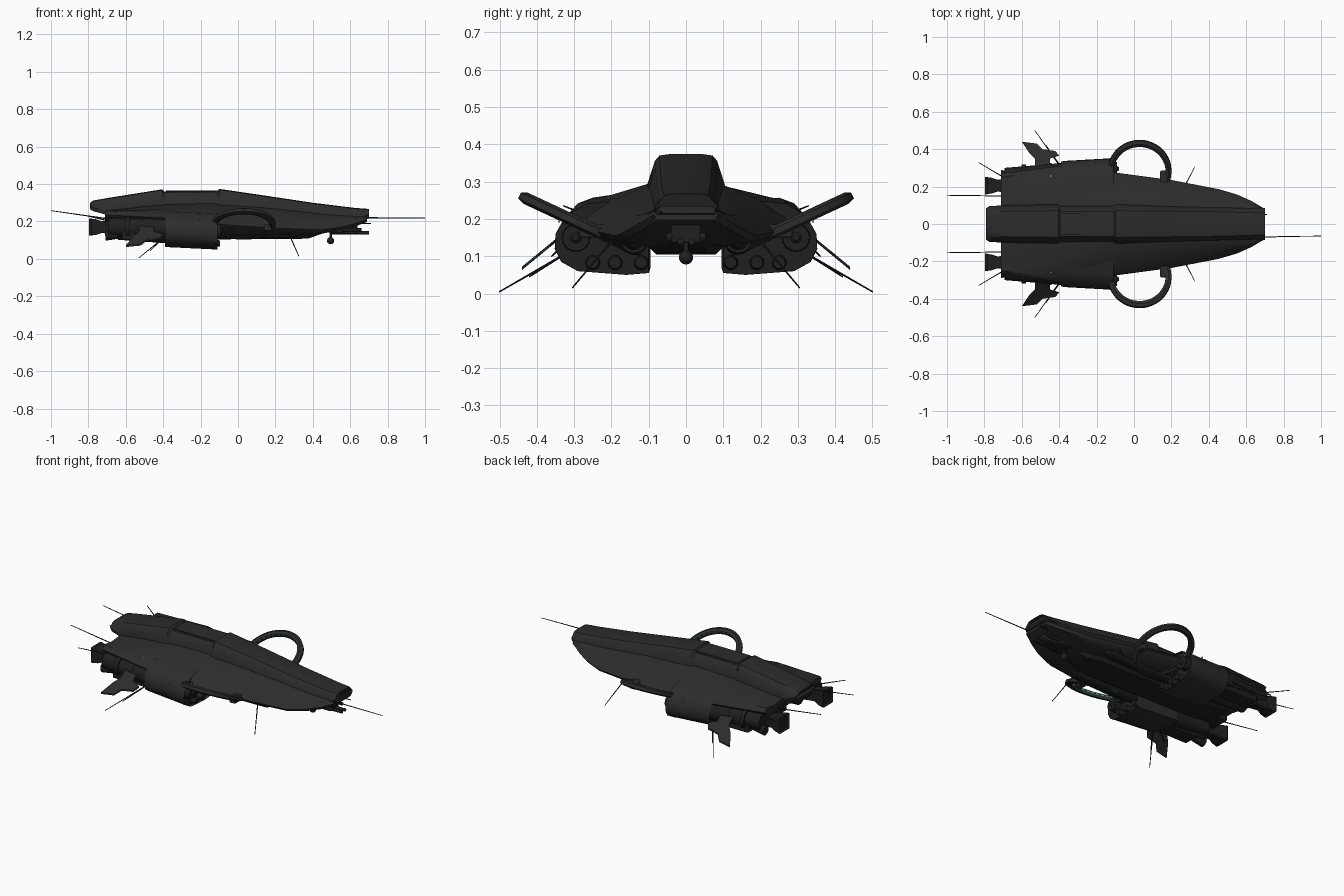
import bpy, bmesh, math
from mathutils import Vector

cube = bpy.data.objects.get("Cube")
if cube:
    bpy.data.objects.remove(cube)


def material(name, r, g, b):
    m = bpy.data.materials.new(name)
    m.use_nodes = True
    m.diffuse_color = (r, g, b, 1)
    m.node_tree.nodes["Principled BSDF"].inputs["Base Color"].default_value = (r, g, b, 1)
    return m


HULL = material("charcoal hull", 0.025, 0.025, 0.025)
DARK = material("dark machinery", 0.014, 0.014, 0.014)
GREEN = material("green light", 0.04, 0.3, 0.18)
PALE = material("pale marking", 0.45, 0.45, 0.45)


def finish(name, bm, mats, mirror=False, bevel=0, angle=35):
    bmesh.ops.recalc_face_normals(bm, faces=bm.faces)
    me = bpy.data.meshes.new(name)
    bm.to_mesh(me)
    bm.free()
    for m in mats:
        me.materials.append(m)
    ob = bpy.data.objects.new(name, me)
    bpy.context.collection.objects.link(ob)
    if bevel:
        b = ob.modifiers.new("Bevel", "BEVEL")
        b.width, b.segments, b.limit_method = bevel, 2, "ANGLE"
    if mirror:
        ob.modifiers.new("Mirror", "MIRROR").use_axis = (False, True, False)
    bpy.ops.object.select_all(action="DESELECT")
    bpy.context.view_layer.objects.active = ob
    ob.select_set(True)
    bpy.ops.object.shade_smooth_by_angle(angle=math.radians(angle))
    return ob


def loft(name, rings, mats, closed=False, rule=None, **kw):
    """Skin a run of equal cross-sections; rule picks the colour of each strip."""
    bm = bmesh.new()
    vs = [[bm.verts.new(p) for p in ring] for ring in rings]
    n = len(vs[0])
    for i in range(len(vs) if closed else len(vs) - 1):
        a, b = vs[i], vs[(i + 1) % len(vs)]
        for j in range(n):
            k = (j + 1) % n
            f = bm.faces.new((a[j], a[k], b[k], b[j]))
            f.material_index = rule(i, j) if rule else 0
    if not closed:
        for ring in (vs[0], vs[-1]):
            f = bm.faces.new(ring)
            # recessed dark end openings
            if len(mats) > 1:
                r = bmesh.ops.inset_region(bm, faces=[f], thickness=0.008)
                f.material_index = 1
                inward = Vector((0.02 if ring is vs[0] else -0.02, 0, 0))
                bmesh.ops.translate(bm, verts=f.verts, vec=inward)
    return finish(name, bm, mats, **kw)


def tube(name, p, q, r1, r2=None, mat=DARK, sides=16, mirror=True):
    p, q = Vector(p), Vector(q)
    bm = bmesh.new()
    d = q - p
    bmesh.ops.create_cone(bm, cap_ends=True, segments=sides, radius1=r1,
                          radius2=r1 if r2 is None else r2, depth=d.length)
    rot = d.to_track_quat("Z", "Y").to_matrix()
    for v in bm.verts:
        v.co = rot @ v.co + (p + q) / 2
    return finish(name, bm, [mat], mirror)


def box(name, lo, hi, mat=DARK, mirror=True, bevel=0.006):
    lo, hi = Vector(lo), Vector(hi)
    bm = bmesh.new()
    bmesh.ops.create_cube(bm, size=1)
    for v in bm.verts:
        v.co = [(a + b) / 2 + c * (b - a) for a, b, c in zip(lo, hi, v.co)]
    return finish(name, bm, [mat], mirror, bevel)


def plate(name, outline, height, thick, mat, mirror=True):
    rings = [[(x, y, height(x, y) + t) for x, y in outline] for t in (0, thick)]
    return loft(name, rings, [mat], mirror=mirror)


def both(half):
    """Complete a half section given from the top centre to the bottom centre."""
    return half + [(x, -y, z) for x, y, z in reversed(half)]


# Raised central spine, recessed along the hatch
def spine_ring(x, top, w, bottom):
    k = w * 0.68
    return both([(x, k * 0.6, top), (x, k, top - 0.004), (x, k + 0.012, top - 0.018),
                 (x, w, max(top - 0.085, bottom + 0.02)), (x, w * 0.9, bottom)])


spine = [(-0.79, 0.30, 0.085, 0.265), (-0.775, 0.312, 0.095, 0.255), (-0.7, 0.325, 0.1, 0.235),
         (-0.405, 0.372, 0.105, 0.15), (-0.395, 0.36, 0.1, 0.15), (-0.11, 0.362, 0.1, 0.12),
         (-0.1, 0.374, 0.105, 0.12), (0.1, 0.345, 0.102, 0.12), (0.4, 0.3, 0.097, 0.15),
         (0.62, 0.273, 0.09, 0.188), (0.7, 0.267, 0.085, 0.215)]
loft("central_spine", [spine_ring(*s) for s in spine], [HULL, DARK])

# Canopy hatch with a shallow pointed front edge
hatch = [(-0.385, -0.06), (-0.385, 0.06), (-0.1, 0.06), (-0.085, 0.035), (-0.085, -0.035), (-0.1, -0.06)]
plate("roof_hatch", hatch, lambda x, y: 0.36, 0.006, HULL, False)


# Sloping shoulder hull
def wing_ring(x, w, shoulder, edge, bottom):
    mid = (w + 0.09) / 2
    return both([(x, 0.07, shoulder + 0.004), (x, mid, shoulder * 0.62 + edge * 0.38),
                 (x, w - 0.02, edge + 0.022), (x, w, edge), (x, w - 0.012, edge - 0.015),
                 (x, mid, bottom), (x, 0.03, bottom)])


wing = [(-0.71, 0.27, 0.255, 0.235, 0.2), (-0.4, 0.31, 0.292, 0.22, 0.15),
        (-0.1, 0.275, 0.3, 0.185, 0.125), (0.2, 0.235, 0.275, 0.165, 0.125),
        (0.45, 0.187, 0.245, 0.155, 0.135), (0.55, 0.158, 0.235, 0.17, 0.155),
        (0.63, 0.122, 0.23, 0.19, 0.18), (0.69, 0.086, 0.228, 0.212, 0.205)]
loft("shoulder_hull", [wing_ring(*s) for s in wing], [HULL])

# Side pods with open fronts
pod = [(0.1, 0.055), (0.16, 0.05), (0.29, 0.06), (0.335, 0.085), (0.352, 0.12), (0.35, 0.16),
       (0.325, 0.205), (0.27, 0.24), (0.1, 0.26), (0.1, 0.1)]
pods = [[(x, y * s, z + dz) for y, z in pod]
        for x, s, dz in ((-0.39, 0.95, 0.014), (-0.36, 0.96, 0.012), (-0.11, 1, 0))]
loft("side_pod", pods, [HULL, DARK], mirror=True)
tube("pod_intake", (-0.2, 0.295, 0.15), (-0.09, 0.295, 0.15), 0.042, 0.036)
tube("pod_intake_core", (-0.1, 0.295, 0.15), (-0.08, 0.295, 0.15), 0.022, 0.008)
for i, y in enumerate((0.12, 0.19, 0.25)):
    tube(f"pod_thruster_{i + 1}", (-0.15, y, 0.083), (-0.095, y, 0.083), 0.022, 0.016)

# Underside keel and nacelles
keel = [(-0.62, 0.07, 0.15), (-0.5, 0.1, 0.115), (0.3, 0.1, 0.105), (0.38, 0.075, 0.11), (0.45, 0.06, 0.135)]
loft("keel", [both([(x, w, 0.22), (x, w, b + 0.02), (x, w - 0.02, b)]) for x, w, b in keel], [DARK])
tube("front_nacelle", (-0.2, 0.14, 0.145), (0.3, 0.14, 0.145), 0.042, 0.036)
tube("front_nacelle_cap", (0.3, 0.14, 0.145), (0.33, 0.14, 0.145), 0.028, 0.018)
tube("rear_nacelle", (-0.69, 0.25, 0.17), (-0.36, 0.27, 0.165), 0.05, 0.058)
tube("lower_nacelle", (-0.64, 0.16, 0.14), (-0.36, 0.17, 0.13), 0.038, 0.048)
for i, x in enumerate((-0.6, -0.5, -0.43)):
    tube(f"nacelle_band_{i + 1}", (x, 0.257, 0.168), (x + 0.025, 0.258, 0.168), 0.06)
box("nacelle_fairing", (-0.62, 0.2, 0.1), (-0.38, 0.3, 0.15))
box("rear_machinery", (-0.71, 0.06, 0.17), (-0.4, 0.24, 0.24))

# Flared square exhausts
exhaust = [(-0.8, 0.046), (-0.76, 0.042), (-0.73, 0.032), (-0.66, 0.036)]
loft("main_exhaust", [[(x, 0.205 + a * r, 0.17 + b * r) for a, b in ((-1, -1), (1, -1), (1, 1), (-1, 1))]
                      for x, r in exhaust], [DARK, DARK], mirror=True, bevel=0.004)
tube("small_exhaust", (-0.71, 0.26, 0.125), (-0.64, 0.26, 0.13), 0.028, 0.022)

# Tilted side rings with a broken light strip on the inner face
STEPS = 96
section = [(0.139, 0.012), (0.139, 0.003), (0.139, -0.012), (0.152, -0.016), (0.17, -0.009), (0.17, 0.008), (0.155, 0.016)]
tilt = math.radians(25)
rings = []
for i in range(STEPS):
    a = math.tau * i / STEPS
    ring = []
    for r, h in section:
        v = r * math.sin(a) * 1.06
        ring.append((0.03 + r * math.cos(a), 0.283 + v * math.cos(tilt) - h * math.sin(tilt),
                     0.187 + v * math.sin(tilt) + h * math.cos(tilt)))
    rings.append(ring)
loft("side_ring", rings, [HULL, GREEN], closed=True, mirror=True,
     rule=lambda i, j: 1 if j == 0 and i % 3 else 0)
for i, x in enumerate((-0.115, 0.16)):
    box(f"ring_mount_{i + 1}", (x - 0.02, 0.2, 0.15), (x + 0.02, 0.285, 0.185), HULL)

# Forked tail fins
fin = [(-0.45, 0.27), (-0.45, 0.35), (-0.4, 0.365), (-0.42, 0.39), (-0.49, 0.4), (-0.52, 0.43),
       (-0.6, 0.44), (-0.56, 0.38), (-0.53, 0.35), (-0.53, 0.27)]
plate("tail_fin", fin, lambda x, y: 0.145 - (y - 0.34) * 0.82, 0.009, HULL)

# Nose gear, sensor ball and belly details
for i, (y, z) in enumerate(((0.015, 0.14), (0.045, 0.155))):
    tube(f"nose_barrel_{i + 1}", (0.5, y, z), (0.7 - 0.04 * i, y, z), 0.009)
box("nose_gear_block", (0.5, -0.04, 0.135), (0.64, 0.04, 0.19), mirror=False)
box("nose_underframe", (0.45, -0.055, 0.14), (0.56, 0.055, 0.22), mirror=False)
tube("sensor_stem", (0.495, 0, 0.1), (0.495, 0, 0.16), 0.007, mirror=False)
bm = bmesh.new()
bmesh.ops.create_uvsphere(bm, u_segments=16, v_segments=10, radius=0.019)
bmesh.ops.translate(bm, verts=bm.verts, vec=(0.495, 0, 0.097))
finish("sensor_ball", bm, [DARK])

# Antennas
masts = [((-0.7, 0.15, 0.215), (-1, 0.153, 0.258)), ((-0.68, 0.24, 0.2), (-0.83, 0.328, 0.235)),
         ((-0.39, 0.3, 0.12), (-0.53, 0.5, 0.005)), ((-0.4, 0.32, 0.11), (-0.47, 0.42, 0.045)),
         ((0.27, 0.2, 0.14), (0.325, 0.305, 0.015)), ((-0.42, 0.31, 0.15), (-0.52, 0.36, 0.1))]
for i, (p, q) in enumerate(masts):
    tube(f"antenna_{i + 1}", p, q, 0.0035, 0.002, sides=6)
tube("nose_antenna", (0.66, -0.07, 0.22), (1, -0.064, 0.218), 0.0035, 0.002, sides=6, mirror=False)
tube("nose_short_antenna", (0.6, 0.05, 0.19), (0.71, 0.05, 0.19), 0.003, sides=6, mirror=False)

# Small pale hull markings
for i, (x, y, z) in enumerate(((-0.21, 0.327, 0.205), (-0.22, 0.338, 0.19), (-0.45, 0.255, 0.245))):
    box(f"hull_marking_{i + 1}", (x, y, z), (x + 0.008, y + 0.005, z + 0.006), PALE, bevel=0)
